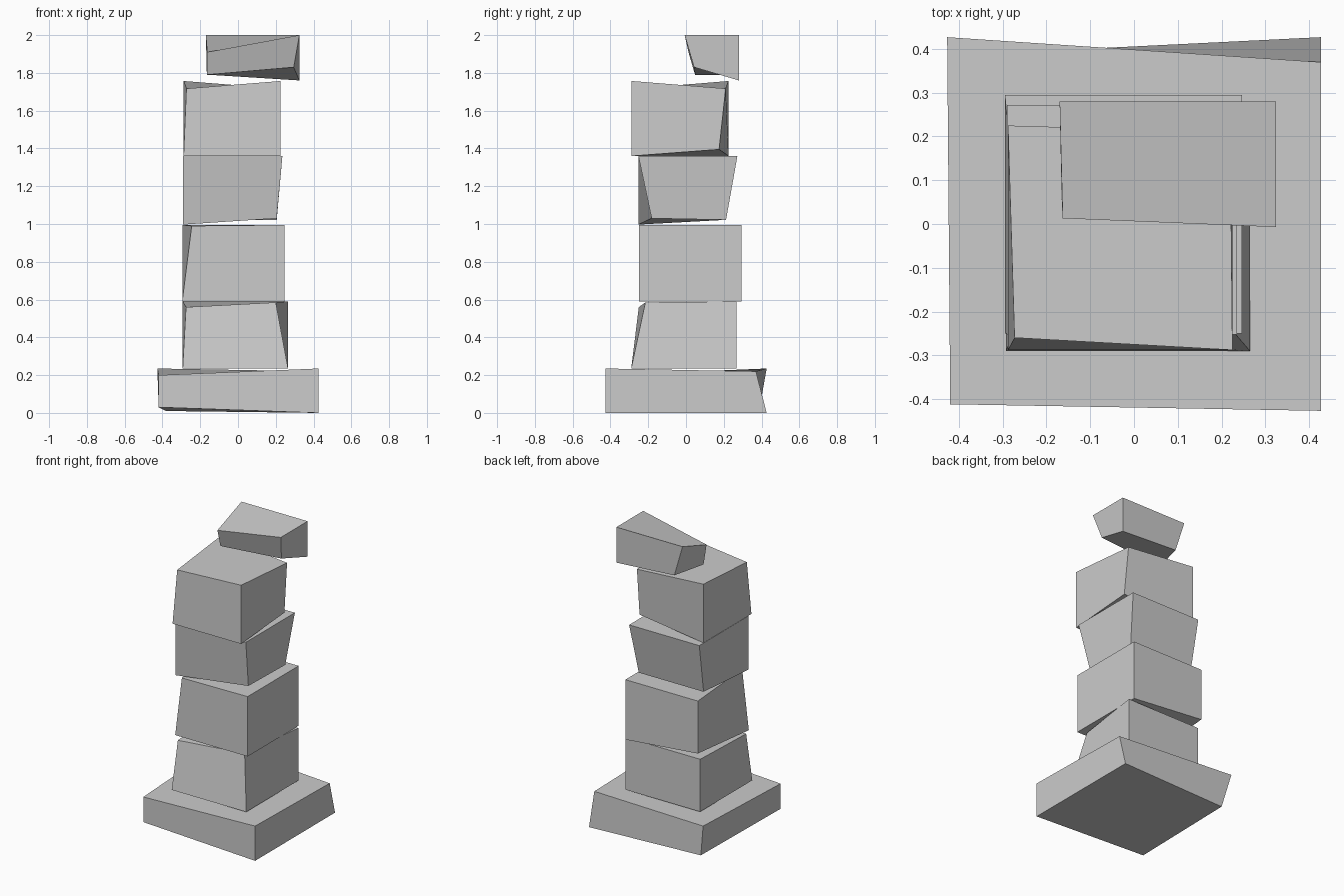
import bpy
import bmesh
from mathutils import Vector

default_cube = bpy.data.objects.get("Cube")
if default_cube:
    bpy.data.objects.remove(default_cube, do_unlink=True)

# Single stone colour
stone = bpy.data.materials.new("grey_stone")
stone.use_nodes = True
stone_colour = (0.6, 0.6, 0.6, 1.0)
stone.diffuse_color = stone_colour
stone.node_tree.nodes["Principled BSDF"].inputs["Base Color"].default_value = stone_colour


def corner_name(co):
    """Name a cube corner; the model's left is +x."""
    depth = "front" if co.y < 0 else "back"
    height = "top" if co.z > 0 else "bottom"
    side = "left" if co.x > 0 else "right"
    return f"{depth}_{height}_{side}"


def rough_block(name, low, high, **chipped_corners):
    """A box spanning low to high, with some corners pushed inwards."""
    low, high = Vector(low), Vector(high)
    bm = bmesh.new()
    bmesh.ops.create_cube(bm, size=1.0)
    for vert in bm.verts:
        corner = corner_name(vert.co)
        place = [high[i] if vert.co[i] > 0 else low[i] for i in range(3)]
        push = Vector(chipped_corners.get(corner, (0, 0, 0)))
        inward = Vector([-p if c > 0 else p for p, c in zip(push, vert.co)])
        vert.co = Vector(place) + inward
    mesh = bpy.data.meshes.new(name)
    bm.to_mesh(mesh)
    bm.free()
    mesh.materials.append(stone)
    block = bpy.data.objects.new(name, mesh)
    bpy.context.collection.objects.link(block)
    return block


# Wide plinth
rough_block(
    "base_slab", (-0.427, -0.427, 0), (0.427, 0.427, 0.235),
    front_bottom_right=(0.007, 0.015, 0.03),
    front_top_right=(0.007, 0.015, 0.035),
    back_bottom_right=(0.045, 0.04, 0.01),
    back_top_left=(0, 0.057, 0.015),
)

# Stacked column blocks, from the bottom up
rough_block(
    "lower_block", (-0.293, -0.29, 0.235), (0.265, 0.267, 0.59),
    front_top_right=(0.018, 0.04, 0.03),
    front_top_left=(0.065, 0.075, 0.005),
)
rough_block(
    "lower_middle_block", (-0.295, -0.25, 0.59), (0.247, 0.295, 0.995),
    front_top_right=(0.05, 0, 0.005),
    back_bottom_right=(0, 0, 0.05),
)
rough_block(
    "upper_middle_block", (-0.29, -0.252, 0.997), (0.235, 0.272, 1.36),
    front_bottom_left=(0.03, 0.07, 0.033),
    back_bottom_left=(0.03, 0.06, 0.025),
    back_bottom_right=(0.01, 0.06, 0.025),
)
rough_block(
    "upper_block", (-0.288, -0.288, 1.36), (0.225, 0.225, 1.757),
    front_top_right=(0.015, 0.028, 0.04),
    back_top_left=(0.005, 0.015, 0.04),
    back_bottom_left=(0, 0.05, 0.035),
)

# Tilted cap overhanging the back left
rough_block(
    "cap_block", (-0.17, -0.007, 1.76), (0.325, 0.28, 2.0),
    front_top_right=(0.007, 0.02, 0.09),
    front_bottom_right=(0.005, 0.055, 0.03),
    front_bottom_left=(0.03, 0.05, 0.07),
    back_bottom_right=(0.065, 0.005, 0.027),
)
